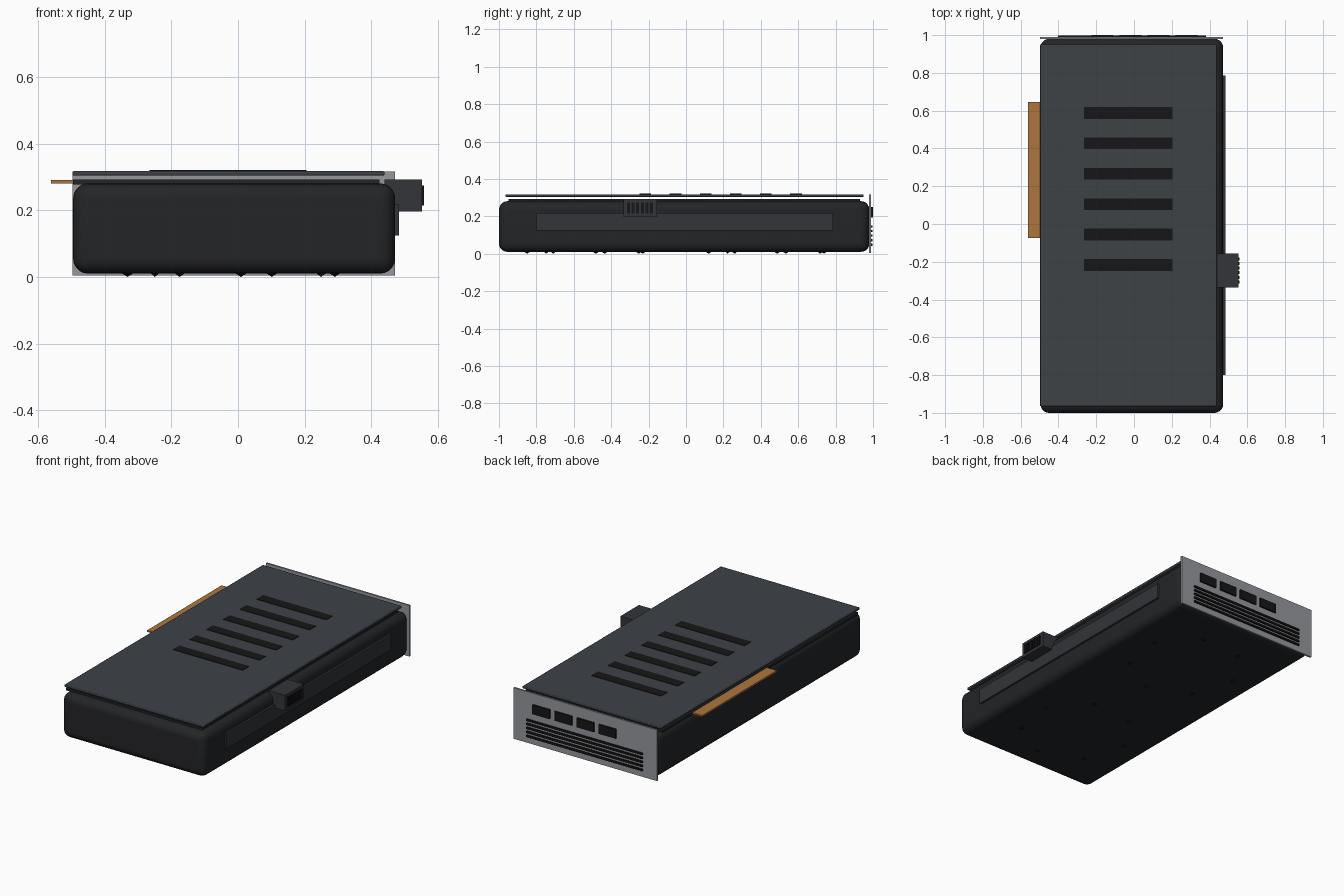
import bpy, math

if "Cube" in bpy.data.objects:
    bpy.data.objects.remove(bpy.data.objects["Cube"])


def mat(name, r, g, b):
    m = bpy.data.materials.new(name)
    m.diffuse_color = (r, g, b, 1)
    m.use_nodes = True
    m.node_tree.nodes["Principled BSDF"].inputs["Base Color"].default_value = m.diffuse_color
    return m


BLACK = mat("black_plastic", 0.017, 0.018, 0.020, )
DARK = mat("slot_black", 0.008, 0.008, 0.009)
PLATE = mat("dark_metal", 0.047, 0.054, 0.061)
TRIM = mat("trim_grey", 0.033, 0.035, 0.041)
STEEL = mat("steel", 0.30, 0.31, 0.33)
COPPER = mat("copper", 0.42, 0.18, 0.05)


def box(name, x, y, z, m, bevel=0, segs=3):
    """Box from (min, max) pairs on each axis, with an optional rounded edge."""
    lo, hi = zip(x, y, z)
    bpy.ops.mesh.primitive_cube_add(size=1, location=[(a + b) / 2 for a, b in zip(lo, hi)])
    o = bpy.context.object
    o.name = name
    o.scale = [b - a for a, b in zip(lo, hi)]
    bpy.ops.object.transform_apply(location=False, rotation=False, scale=True)
    o.data.materials.append(m)
    if bevel:
        mod = o.modifiers.new("Bevel", "BEVEL")
        mod.width, mod.segments = bevel, segs
        bpy.ops.object.shade_smooth_by_angle(angle=math.radians(40))
    return o


# Main cooler shroud, circuit board and backplate
box("shroud", (-0.495, 0.472), (-1.0, 0.98), (0.01, 0.281), BLACK, 0.045, 5)
box("circuit_board", (-0.495, 0.425), (-0.95, 0.93), (0.278, 0.293), BLACK)
box("backplate", (-0.497, 0.44), (-0.965, 0.95), (0.304, 0.318), PLATE, 0.004, 2)
box("edge_connector", (-0.562, -0.48), (-0.073, 0.645), (0.281, 0.291), COPPER)

# Backplate vents
for i in range(6):
    y = 0.588 - 0.161 * i
    box(f"backplate_vent_{i}", (-0.265, 0.205), (y - 0.031, y + 0.031), (0.312, 0.321), DARK)

# Side trim strip and power socket with pins
box("side_strip", (0.465, 0.484), (-0.80, 0.785), (0.125, 0.218), TRIM)
box("power_socket", (0.44, 0.552), (-0.335, -0.155), (0.197, 0.292), TRIM)
for i in range(6):
    y = -0.307 + 0.0245 * i
    box(f"power_pin_{i}", (0.54, 0.558), (y - 0.008, y + 0.008), (0.215, 0.274), DARK)

# Mounting bracket with ports and exhaust slots
box("bracket", (-0.497, 0.472), (0.979, 0.990), (0.005, 0.316), STEEL)
for i in range(4):
    x = 0.279 - 0.149 * i
    box(f"port_{i}", (x - 0.058, x + 0.058), (0.985, 1.0), (0.194, 0.250), DARK)
for i in range(5):
    z = 0.048 + 0.0245 * i
    box(f"exhaust_slot_{i}", (-0.402, 0.380), (0.985, 0.998), (z - 0.006, z + 0.006), DARK)

# Fan blade tips just showing through the underside
for f, cy in enumerate((-0.53, 0.44)):
    for i in range(7):
        a = math.tau * i / 7 + 0.3
        bpy.ops.mesh.primitive_cone_add(
            vertices=4, radius1=0.022, depth=0.014, rotation=(math.pi, 0, a),
            location=(-0.015 + 0.32 * math.cos(a), cy + 0.32 * math.sin(a), 0.007))
        o = bpy.context.object
        o.name = f"fan_{f}_blade_tip_{i}"
        o.data.materials.append(DARK)
